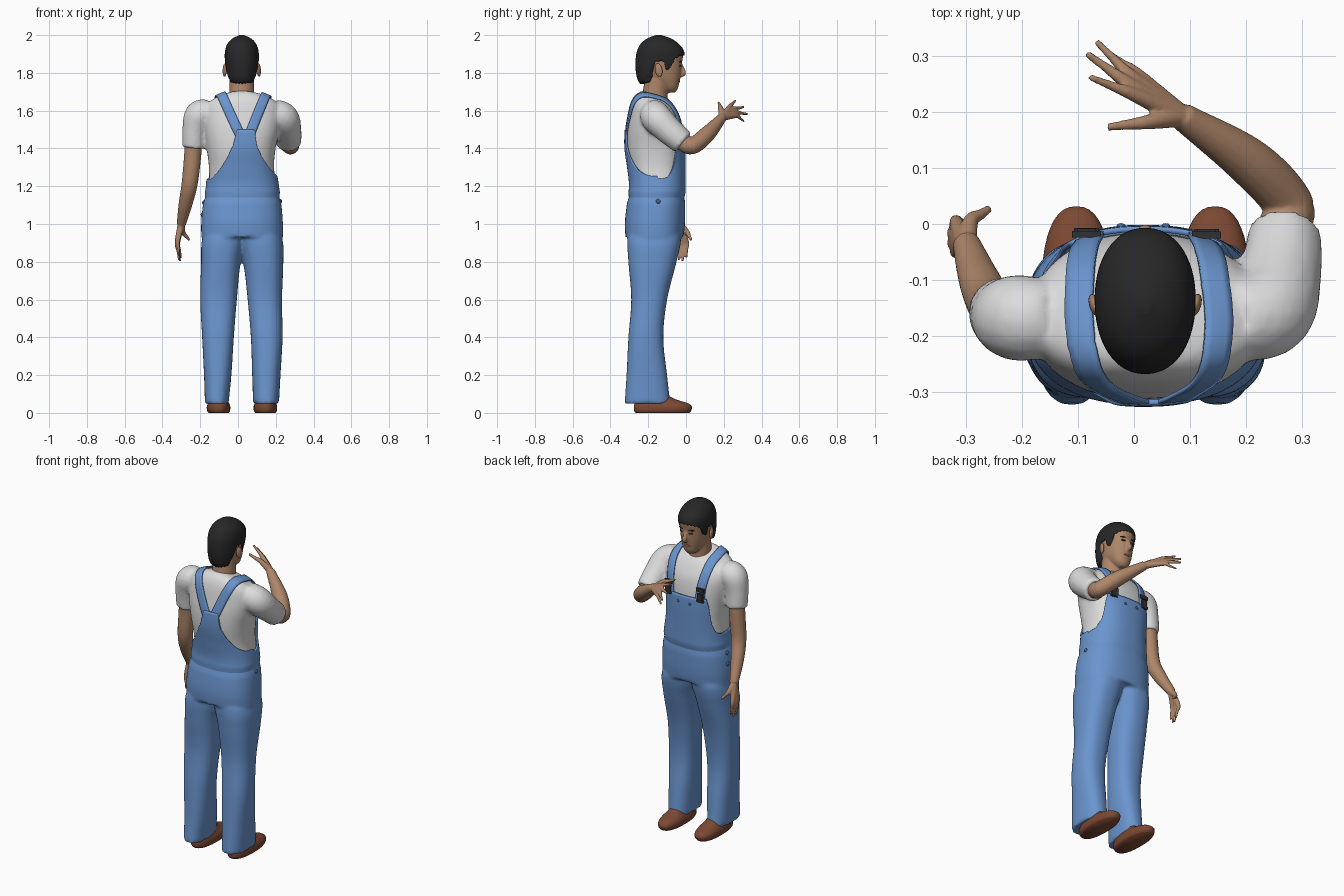
import bpy, bmesh, math
from mathutils import Vector
from mathutils.bvhtree import BVHTree

if "Cube" in bpy.data.objects:
    bpy.data.objects.remove(bpy.data.objects["Cube"])


def material(name, r, g, b):
    m = bpy.data.materials.new(name)
    m.diffuse_color = (r, g, b, 1)
    m.use_nodes = True
    m.node_tree.nodes["Principled BSDF"].inputs["Base Color"].default_value = m.diffuse_color
    return m


DENIM = material("denim blue", .145, .30, .62)
SHIRT = material("light grey cotton", .72, .72, .72)
SKIN = material("skin", .42, .235, .14)
HAIR = material("black hair", .02, .02, .021)
LEATHER = material("brown leather", .20, .065, .033)
METAL = material("dark metal", .03, .03, .035)
BUTTON = material("dark blue button", .06, .13, .32)
LIPS = material("lips", .33, .15, .10)


def at(rows, t):
    """Smooth interpolation of rows (t, a, b, ...)."""
    i = 0
    while i < len(rows) - 2 and rows[i + 1][0] <= t:
        i += 1

    def slope(k, c):
        a, b = rows[max(k - 1, 0)], rows[min(k + 1, len(rows) - 1)]
        return (b[c] - a[c]) / (b[0] - a[0])
    h = rows[i + 1][0] - rows[i][0]
    u = (t - rows[i][0]) / h
    return [(2*u**3 - 3*u*u + 1) * rows[i][c] + (u**3 - 2*u*u + u) * h * slope(i, c)
            + (3*u*u - 2*u**3) * rows[i + 1][c] + (u**3 - u*u) * h * slope(i + 1, c)
            for c in range(1, len(rows[0]))]


def linear(pairs, t):
    for (a, p), (b, q) in zip(pairs, pairs[1:]):
        if t <= b:
            return p + (q - p) * max(0, t - a) / (b - a)
    return pairs[-1][1]


def oval(box, z, th, off=0.0, n=2.4):
    """Point at angle th (0 = +x) on a rounded box outline."""
    x0, x1, y0, y1 = box
    c, s = math.cos(th), math.sin(th)
    return Vector(((x0 + x1) / 2 + ((x1 - x0) / 2 + off) * math.copysign(abs(c)**(2 / n), c),
                   (y0 + y1) / 2 + ((y1 - y0) / 2 + off) * math.copysign(abs(s)**(2 / n), s), z))


def angles(n):
    return [2 * math.pi * i / n for i in range(n)]


def slices(rows, steps=30, n=2.4, off=0.0):
    a, b = rows[0][0], rows[-1][0]
    zs = [a + (b - a) * i / steps for i in range(steps + 1)]
    return [[oval(at(rows, z), z, th, off, n) for th in angles(40)] for z in zs]


def tube(pts, steps=8, sides=16):
    """Rings along a path of (x, y, z, radius)."""
    rows = [(i, *p) for i, p in enumerate(pts)]
    n = steps * (len(pts) - 1)
    s = [at(rows, i / steps) for i in range(n + 1)]
    out = []
    for i, p in enumerate(s):
        t = (Vector(s[min(i + 1, n)][:3]) - Vector(s[max(i - 1, 0)][:3])).normalized()
        u = t.cross(Vector((.3, .9, .2))).normalized()
        v = t.cross(u)
        out.append([Vector(p[:3]) + p[3] * (math.cos(a) * u + math.sin(a) * v) for a in angles(sides)])
    return out


def build(name, lofts, mat, voxel=0, caps=(True, True), closed=True, solid=0, smooth=4):
    bm = bmesh.new()
    for rings in lofts:
        vs = [[bm.verts.new(p) for p in r] for r in rings]
        m = len(rings[0])
        for a, b in zip(vs, vs[1:]):
            for j in range(m if closed else m - 1):
                bm.faces.new((a[j], a[(j + 1) % m], b[(j + 1) % m], b[j]))
        if caps[0]:
            bm.faces.new(vs[0][::-1])
        if caps[1]:
            bm.faces.new(vs[-1])
    bmesh.ops.recalc_face_normals(bm, faces=bm.faces)
    for f in bm.faces:
        f.smooth = True
    me = bpy.data.meshes.new(name)
    bm.to_mesh(me)
    bm.free()
    me.materials.append(mat)
    ob = bpy.data.objects.new(name, me)
    bpy.context.collection.objects.link(ob)
    if voxel:
        r = ob.modifiers.new("blend", 'REMESH')
        r.mode, r.voxel_size, r.use_smooth_shade = 'VOXEL', voxel, True
        s = ob.modifiers.new("soften", 'SMOOTH')
        s.factor, s.iterations = .5, smooth
    if solid:
        s = ob.modifiers.new("thickness", 'SOLIDIFY')
        s.thickness, s.offset = solid, 0
    return ob


def tree(ob):
    bpy.context.view_layer.update()
    return BVHTree.FromObject(ob, bpy.context.evaluated_depsgraph_get())


def blob(name, loc, size, mat, box=False, rot=(0, 0, 0)):
    if box:
        bpy.ops.mesh.primitive_cube_add(size=2, location=loc, rotation=rot)
    else:
        bpy.ops.mesh.primitive_uv_sphere_add(segments=20, ring_count=12, location=loc, rotation=rot)
        bpy.ops.object.shade_smooth()
    ob = bpy.context.object
    ob.name, ob.scale = name, size
    ob.data.materials.append(mat)
    return ob


# Torso outline: z, x0, x1, y0, y1
TORSO = [(.90, -.185, .23, -.31, -.025), (1.0, -.187, .23, -.316, -.014), (1.1, -.178, .222, -.306, -.012),
         (1.2, -.16, .207, -.292, -.012), (1.3, -.158, .195, -.302, -.012), (1.4, -.17, .203, -.316, -.012),
         (1.5, -.185, .225, -.314, -.018), (1.58, -.19, .235, -.30, -.035), (1.63, -.17, .22, -.285, -.055),
         (1.665, -.115, .165, -.262, -.075), (1.685, -.055, .095, -.235, -.092)]


def torso(z, th, off=0.0):
    p = oval(at(TORSO, z), z, th, off)
    p.z -= .3 * min(1, max(0, (z - 1.55) / .13)) * (p.y + .16)   # collar slopes forward
    return p


# Shirt: torso and both sleeves blended together
body = [[torso(1.1 + .585 * i / 40, th, -.004) for th in angles(48)] for i in range(41)]
left_sleeve = tube([(-.15, -.17, 1.59, .07), (-.205, -.168, 1.575, .078), (-.228, -.163, 1.50, .067), (-.236, -.155, 1.405, .06)])
right_sleeve = tube([(.18, -.17, 1.59, .075), (.24, -.155, 1.56, .082), (.262, -.09, 1.495, .074), (.27, -.015, 1.43, .066)])
shirt = build("shirt", [body, left_sleeve, right_sleeve], SHIRT, .01)
shirt_tree = tree(shirt)

# Trousers: hips and two legs blended together
LEG_X = [((.05, -.175, -.05), (.2, -.18, -.035), (.4, -.19, -.022), (.6, -.20, -.006), (.8, -.195, .014), (.92, -.19, .04), (1.0, -.15, .04)),
         ((.05, .08, .217), (.2, .075, .225), (.4, .068, .236), (.6, .051, .233), (.8, .028, .24), (.92, .0, .235), (1.0, .0, .19))]
LEG_Y = [(-.325, -.083), (-.315, -.10), (-.305, -.12), (-.29, -.10), (-.305, -.05), (-.31, -.026), (-.29, -.04)]
legs = [slices([(*x, *y) for x, y in zip(side, LEG_Y)], 40) for side in LEG_X]
hips = [[torso(.93 + .3 * i / 20, th, .008 - .018 * max(0, i - 12) / 8) for th in angles(48)] for i in range(21)]
trousers = build("trousers", legs + [hips], DENIM, .01)

# Bib and back panel: a sheet on the torso with a shaped top edge
FRONT = [(0, 1.46), (.12, 1.46), (.135, 1.41), (.152, 1.31), (.168, 1.25), (.18, 1.235)]
BACK = [(0, 1.5), (.038, 1.5), (.06, 1.41), (.09, 1.35), (.13, 1.29), (.168, 1.245), (.18, 1.235)]


def top_edge(th):
    p = torso(1.35, th)
    front = math.sin(th) > 0
    return linear(FRONT if front else BACK, abs(p.x - (.02 if front else .035)))


bib = []
for i in range(31):
    row = []
    for th in angles(180):
        z = 1.08 + (top_edge(th) - 1.08) * i / 30
        row.append(torso(z, th, .005 - .02 * max(0, 1.17 - z) / .09))
    bib.append(row)
build("overalls_bib", [bib], DENIM, caps=(False, False), solid=.01)

# Shoulder straps laid on the shirt
STRAPS = {"left": [(.012, -.32, 1.47), (-.04, -.31, 1.58), (-.09, -.25, 1.69), (-.105, -.17, 1.70), (-.10, -.08, 1.65), (-.087, -.02, 1.53), (-.085, 0, 1.44)],
          "right": [(.06, -.32, 1.47), (.105, -.31, 1.58), (.15, -.25, 1.69), (.16, -.17, 1.70), (.147, -.08, 1.65), (.13, -.02, 1.53), (.13, 0, 1.44)]}
for side, pts in STRAPS.items():
    rows = [(i, *p) for i, p in enumerate(pts)]
    path = [Vector(at(rows, i / 8)) for i in range(49)]
    rings = []
    for i, p in enumerate(path):
        c, nrm = shirt_tree.find_nearest(p)[:2]
        t = path[min(i + 1, 48)] - path[max(i - 1, 0)]
        across = nrm.cross(t).normalized()
        ring = []
        for k in (-.026, -.013, 0, .013, .026):
            q, qn = shirt_tree.find_nearest(c + across * k)[:2]
            ring.append(q + nrm * .008)
        rings.append(ring)
    build(side + "_strap", [rings], DENIM, caps=(False, False), closed=False, solid=.008)
    # Buckle: slider and clip where strap meets bib
    x = pts[-1][0]
    for part, z, size in (("slider", 1.515, (.026, .006, .011)), ("clip", 1.475, (.017, .007, .02)), ("hook", 1.45, (.022, .007, .007))):
        q = shirt_tree.find_nearest(Vector((x, .03, z)))[0]
        blob(f"{side}_buckle_{part}", (x, q.y + .014, z), size, METAL, box=True)

# Buttons at the hips and on the bib
trouser_tree = tree(trousers)
for i, p in enumerate([(.3, -.145, 1.14), (-.3, -.13, 1.14), (-.3, -.12, 1.06)]):
    q = trouser_tree.find_nearest(Vector(p))[0]
    blob(f"hip_button_{i}", q, (.008, .012, .012), BUTTON)
for x in (-.02, .06):
    blob("bib_button", torso(1.42, math.pi / 2, .009) + Vector((x - .02, 0, 0)), (.008, .005, .008), BUTTON)


# Bare arms with fingers: each digit runs from the wrist through a knuckle to its tip
def arm(name, path, digits):
    w = path[-1]
    tubes = [tube(path)]
    for knuckle, tip, r in digits:
        mid = [(a + b) / 2 for a, b in zip(knuckle, tip)]
        tubes.append(tube([(*w[:3], .02), (*knuckle, r + .004), (*mid, r), (*tip, r * .7)], 6, 12))
    build(name, tubes, SKIN, .0045, smooth=3)


arm("left_arm", [(-.235, -.16, 1.5, .045), (-.238, -.153, 1.39, .046), (-.255, -.145, 1.22, .043), (-.277, -.10, 1.11, .037), (-.30, -.035, 1.0, .025)],
    [((-.318, .003, .905), (-.302, .002, .82), .0085), ((-.322, -.016, .90), (-.307, -.018, .802), .009),
     ((-.322, -.034, .902), (-.312, -.038, .808), .0085), ((-.318, -.05, .912), (-.312, -.056, .835), .0075),
     ((-.292, .005, .957), (-.258, .028, .915), .010)])
arm("right_arm", [(.25, -.08, 1.49, .05), (.268, -.01, 1.43, .048), (.275, .037, 1.415, .045), (.205, .112, 1.475, .043), (.085, .193, 1.565, .025)],
    [((-.002, .232, 1.622), (-.08, .263, 1.655), .0085), ((-.008, .25, 1.607), (-.085, .305, 1.62), .009),
     ((-.004, .263, 1.59), (-.068, .327, 1.582), .0085), ((.006, .268, 1.572), (-.048, .308, 1.543), .0075),
     ((.03, .183, 1.612), (-.047, .173, 1.643), .010)])

# Head and neck with nose and ears
HEAD = [(1.695, .0, .04, -.105, -.06), (1.715, -.022, .062, -.13, -.044), (1.75, -.04, .08, -.175, -.035), (1.78, -.05, .09, -.215, -.029),
        (1.82, -.057, .097, -.24, -.024), (1.86, -.06, .10, -.25, -.02), (1.90, -.06, .10, -.25, -.016),
        (1.95, -.045, .085, -.23, -.04), (1.98, -.01, .05, -.18, -.09)]
neck = tube([(.02, -.165, 1.60, .072), (.02, -.163, 1.69, .066), (.02, -.15, 1.79, .064)], sides=24)
nose = tube([(.02, -.03, 1.85, .008), (.02, -.018, 1.82, .011), (.02, -.014, 1.797, .014), (.02, -.03, 1.785, .01)], 5, 12)
head = build("head_and_neck", [slices(HEAD, 40, 2.2), neck, nose], SKIN, .005, smooth=3)
head_tree = tree(head)
for s in (-1, 1):
    blob("ear", (.02 + s * .09, -.145, 1.815), (.010, .02, .036), SKIN, rot=(.2, 0, -s * .3))
    for name, dx, z, size, mat in (("eye", .032, 1.838, (.013, .004, .005), METAL), ("eyebrow", .034, 1.858, (.019, .004, .004), HAIR)):
        q = head_tree.ray_cast(Vector((.02 + s * dx, .3, z)), Vector((0, -1, 0)))[0]
        blob(name, q, size, mat, rot=(0, 0, -s * .35))
q = head_tree.ray_cast(Vector((.02, .3, 1.757)), Vector((0, -1, 0)))[0]
blob("mouth", q - Vector((0, .002, 0)), (.022, .005, .006), LIPS)

# Hair: cap with a hairline that drops at the sideburns and nape
CAP = [(1.72, -.05, .09, -.225, -.03), (1.76, -.06, .10, -.255, -.03), (1.82, -.067, .107, -.267, -.02), (1.87, -.07, .11, -.267, -.008),
       (1.92, -.068, .108, -.258, -.012), (1.96, -.052, .092, -.235, -.045), (1.985, -.025, .065, -.20, -.085), (2.0, .008, .032, -.16, -.13)]
LINE = [(0, 1.895), (.6, 1.89), (.95, 1.875), (1.12, 1.82), (1.3, 1.815), (1.42, 1.86), (1.75, 1.86), (1.95, 1.80), (2.3, 1.75), (3.2, 1.74)]
hair = []
for i in range(26):
    row = []
    for k, th in enumerate(angles(120)):
        a = abs((th - math.pi / 2 + math.pi) % (2 * math.pi) - math.pi)
        zb = linear(LINE, a) + (.004 if k % 4 < 2 else 0)
        z = zb + (2.0 - zb) * math.sin(max(0, i - 1) / 24 * math.pi / 2)
        row.append(oval(at(HEAD, z), z, th, -.008, 2.2) if i == 0 else oval(at(CAP, z), z, th, 0, 2.15))
    hair.append(row)
build("hair", [hair], HAIR, caps=(False, True))

# Shoes
for name, cx in (("left_shoe", -.103), ("right_shoe", .145)):
    rows = [(z, cx - w, cx + w, y0, y1) for z, w, y0, y1 in
            ((0, .054, -.268, .018), (.012, .061, -.275, .028), (.035, .062, -.276, .03), (.052, .056, -.272, .008), (.07, .047, -.265, -.05), (.10, .042, -.255, -.11))]
    build(name, [slices(rows, 20)], LEATHER)
